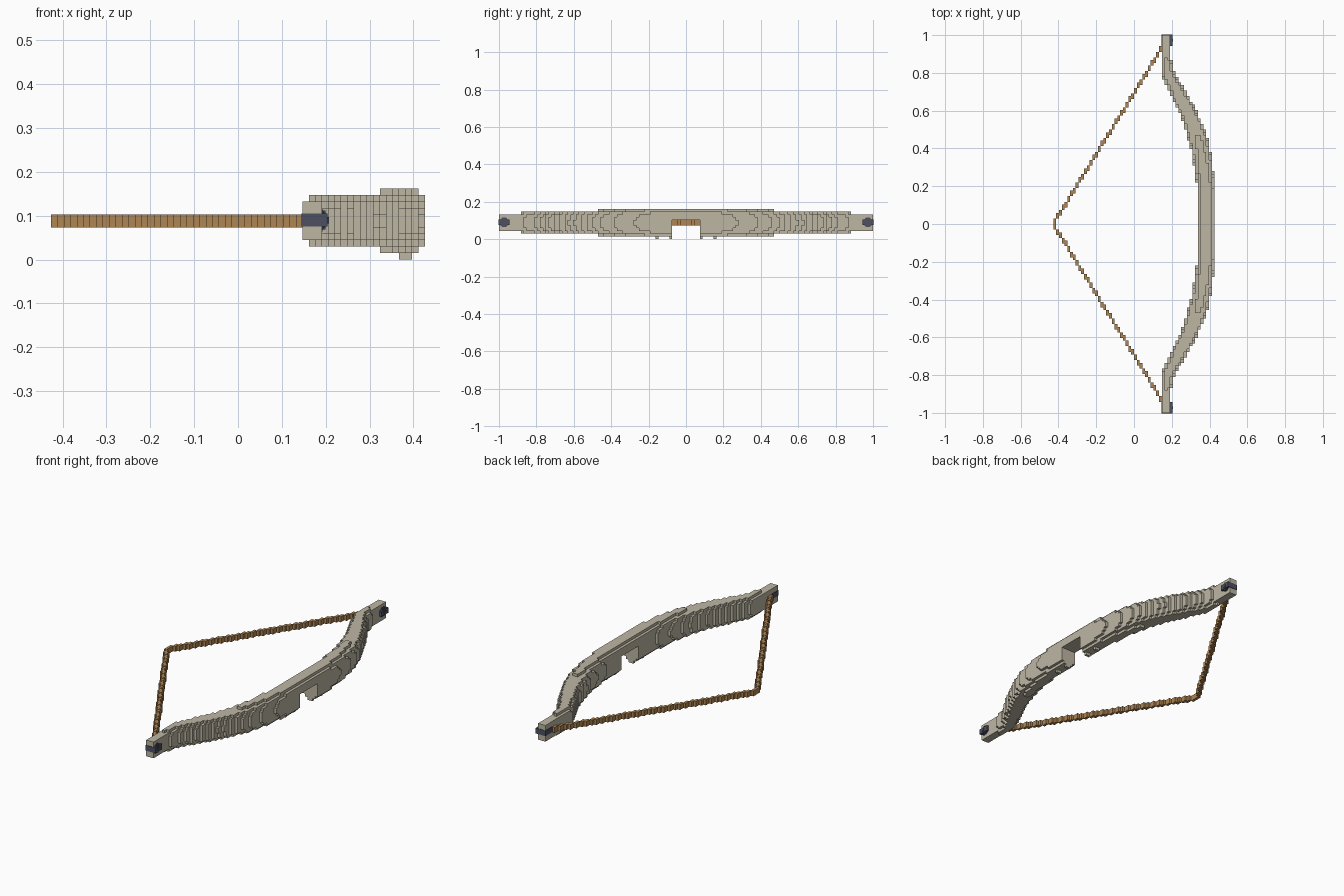
import bpy, bmesh
from mathutils import Vector

cube = bpy.data.objects.get("Cube")
if cube:
    bpy.data.objects.remove(cube, do_unlink=True)

V = 1 / 68  # block size


def material(name, color):
    m = bpy.data.materials.new(name)
    m.use_nodes = True
    m.diffuse_color = (*color, 1)
    m.node_tree.nodes["Principled BSDF"].inputs["Base Color"].default_value = (*color, 1)
    return m


bone = material("bone_grey", (0.51, 0.47, 0.37))
cord = material("cord_brown", (0.43, 0.24, 0.09))
slate = material("slate_blue", (0.075, 0.08, 0.12))


def build_blocks(name, cells, size, mat, origin=(0, 0, 0)):
    """Skin a set of integer cells, keeping only the exposed faces."""
    bm = bmesh.new()
    cache = {}

    def vert(c):
        if c not in cache:
            cache[c] = bm.verts.new(Vector(c) * size)
        return cache[c]

    for cell in cells:
        for axis in range(3):
            u, w = (axis + 1) % 3, (axis + 2) % 3
            for side in (0, 1):
                beside = list(cell)
                beside[axis] += 2 * side - 1
                if tuple(beside) in cells:
                    continue
                ring = []
                for a, b in ((0, 0), (1, 0), (1, 1), (0, 1)):
                    c = list(cell)
                    c[axis] += side
                    c[u] += a
                    c[w] += b
                    ring.append(vert(tuple(c)))
                bm.faces.new(ring if side else ring[::-1])
    mesh = bpy.data.meshes.new(name)
    bm.to_mesh(mesh)
    bm.free()
    mesh.materials.append(mat)
    ob = bpy.data.objects.new(name, mesh)
    ob.location = origin
    bpy.context.collection.objects.link(ob)
    return ob


def sample(profile, t):
    for (t0, a), (t1, b) in zip(profile, profile[1:]):
        if t <= t1:
            return a + (b - a) * (t - t0) / (t1 - t0)
    return profile[-1][1]


def mirrored(cells):
    return cells | {(i, -1 - j, k) for i, j, k in cells}


# Bow limb: rounded section swept along inner and outer edge profiles
inner = [(0, 23), (.2, 22.8), (.39, 20.8), (.58, 16.8), (.67, 13.6), (.75, 11), (.79, 10), (1, 10)]
outer = [(0, 29), (.19, 28.9), (.34, 28), (.47, 26.2), (.61, 22), (.71, 18.3), (.8, 14.5), (.9, 13), (1, 13)]
height = [(0, 5.1), (.45, 4.55), (.85, 3.6), (1, 3.1)]
limb = set()
for j in range(68):
    y = (j + .5) * V
    lo, hi, b = (sample(p, y) for p in (inner, outer, height))
    mid, a = (lo + hi) / 2, (hi - lo) / 2 + .1
    for i in range(8, 30):
        for k in range(12):
            inside = abs((i + .5 - mid) / a) ** 3 + abs((k + .5 - 6) / b) ** 3 <= 1
            notch = j < 5 and k < 7
            if inside and not notch:
                limb.add((i, j, k))
# Small studs under the grip
limb |= {(i, j, 0) for i in (25, 26) for j in (5, 10)}
build_blocks("bow_limb", mirrored(limb), V, bone)

# Drawn string: stepped blocks from the pull point to each limb end
string = set()
for i in range(-29, 11):
    j = round(1.62 * (i + 29))
    string |= {(i, j + n, k) for n in (0, 1) for k in (5, 6)}
build_blocks("bow_string", mirrored(string), V, cord)

# Knots at the limb ends: fine blocks forming a ball with a cross wrap
F = V / 4
knot = set()
for i in range(-9, 9):
    for j in range(-8, 8):
        for k in range(-8, 8):
            x, y, z = i + .5, j + .5, k + .5
            ball = x * x + y * y + z * z < 62
            wrap = -9 < x < 7 and abs(z) < 4 and abs(y) < 8
            if ball or wrap:
                knot.add((i, j, k))
for name, s in (("front_knot", -1), ("back_knot", 1)):
    build_blocks(name, knot, F, slate, (.178, s * .973, .09))
